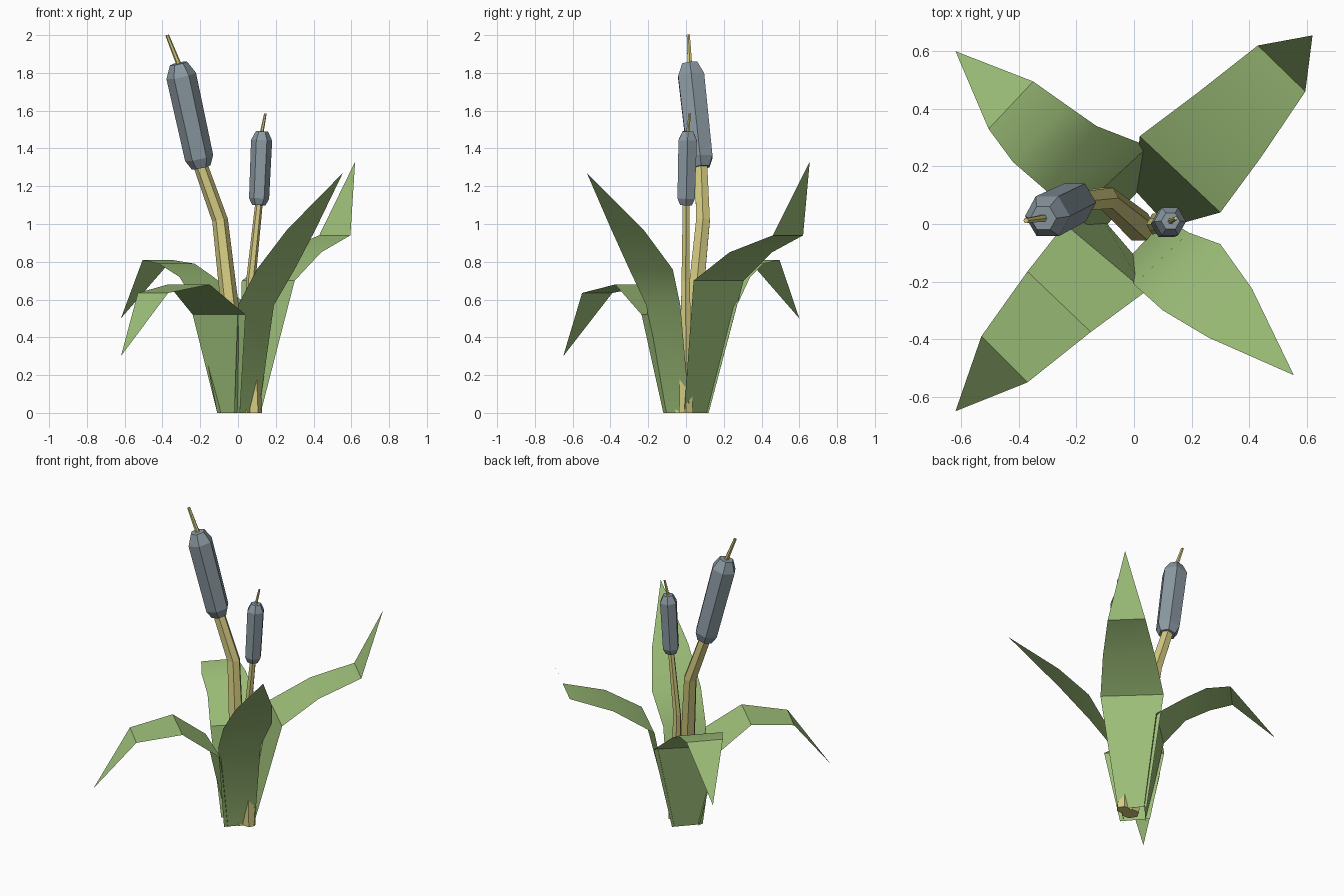
import bpy
import bmesh
import math
from mathutils import Vector

default_cube = bpy.data.objects.get("Cube")
if default_cube:
    bpy.data.objects.remove(default_cube, do_unlink=True)


def make_material(name, red, green, blue):
    material = bpy.data.materials.new(name)
    material.use_nodes = True
    colour = (red, green, blue, 1)
    material.diffuse_color = colour
    shader = material.node_tree.nodes["Principled BSDF"]
    shader.inputs["Base Color"].default_value = colour
    shader.inputs["Roughness"].default_value = .8
    return material


leaf_green = make_material("leaf green", .34, .52, .19)
stem_yellow = make_material("stem straw yellow", .66, .6, .22)
head_grey = make_material("seed head blue grey", .26, .32, .36)


def finish(name, bm, material):
    """Turn a bmesh into a named object of one colour."""
    mesh = bpy.data.meshes.new(name)
    bm.to_mesh(mesh)
    bm.free()
    mesh.materials.append(material)
    obj = bpy.data.objects.new(name, mesh)
    bpy.context.collection.objects.link(obj)
    return obj


def make_leaf(name, sections, tip):
    """Single-sheet blade; each section holds two edge points and a height."""
    bm = bmesh.new()
    previous = None
    for x_a, y_a, x_b, y_b, z in sections:
        pair = (bm.verts.new((x_a, y_a, z)), bm.verts.new((x_b, y_b, z)))
        if previous:
            bm.faces.new((previous[0], previous[1], pair[1], pair[0]))
        previous = pair
    bm.faces.new((previous[0], previous[1], bm.verts.new(tip)))
    obj = finish(name, bm, leaf_green)
    bpy.ops.object.select_all(action='DESELECT')
    obj.select_set(True)
    bpy.context.view_layer.objects.active = obj
    bpy.ops.object.shade_smooth_by_angle(angle=math.radians(30))


def make_tube(name, path, radii, material, flat_base=False, sides=6):
    """Capped hexagonal tube following a path with a radius at each point."""
    points = [Vector(p) for p in path]
    bm = bmesh.new()
    rings = []
    for i, (point, radius) in enumerate(zip(points, radii)):
        axis = points[min(i + 1, len(points) - 1)] - points[max(i - 1, 0)]
        if flat_base and i == 0:
            axis = Vector((0, 0, 1))
        axis.normalize()
        side = Vector((0, 1, 0)).cross(axis).normalized()
        depth = axis.cross(side)
        ring = []
        for k in range(sides):
            turn = math.tau * k / sides
            offset = side * math.cos(turn) + depth * math.sin(turn)
            ring.append(bm.verts.new(point + offset * radius))
        rings.append(ring)
    for low, high in zip(rings, rings[1:]):
        for k in range(sides):
            n = (k + 1) % sides
            bm.faces.new((low[k], low[n], high[n], high[k]))
    bm.faces.new(rings[0][::-1])
    bm.faces.new(rings[-1])
    finish(name, bm, material)


def make_cattail(prefix, stem, stem_radii, head_top, head_radius, tip):
    """Stem, chamfered seed head and thin spike on top."""
    make_tube(prefix + "_stem", stem, stem_radii, stem_yellow, flat_base=True)
    bottom, top = Vector(stem[-1]), Vector(head_top)
    profile = ((0, .64), (.09, .95), (.88, 1), (1, .58))
    make_tube(prefix + "_seed_head",
              [bottom.lerp(top, t) for t, r in profile],
              [head_radius * r for t, r in profile], head_grey)
    make_tube(prefix + "_spike", [top, tip],
              [head_radius * .17, head_radius * .12], stem_yellow)


# Blades around the base
make_leaf("back_left_leaf", [
    (.12, -.01, 0, .12, 0),
    (.3, .04, .02, .305, .7),
    (.44, .23, .22, .455, .85),
    (.595, .46, .43, .62, .94)], (.62, .655, 1.33))

make_leaf("front_left_leaf", [
    (-.02, -.12, .11, .02, 0),
    (0, -.21, .19, -.03, .57),
    (.1, -.3, .3, -.07, .76),
    (.26, -.395, .41, -.225, .97)], (.555, -.525, 1.27))

make_leaf("front_right_leaf", [
    (-.11, .02, .01, -.12, 0),
    (-.24, 0, .04, -.235, .52),
    (-.37, -.165, -.15, -.375, .68),
    (-.53, -.39, -.37, -.55, .635)][:2] + [
    (-.37, -.165, -.15, -.375, .68),
    (-.53, -.39, -.37, -.55, .635)], (-.62, -.65, .3))

make_leaf("back_right_leaf", [
    (.02, .12, -.11, -.02, 0),
    (.05, .27, -.22, .02, .57),
    (-.13, .34, -.31, .12, .72),
    (-.23, .41, -.42, .215, .79),
    (-.35, .495, -.505, .33, .81)], (-.62, .6, .5))

# Tall and short cattails
make_cattail("tall",
             [(.02, -.01, 0), (-.095, .09, 1.02), (-.195, .08, 1.3)],
             [.055, .042, .038],
             (-.315, .02, 1.85), .08, (-.375, .012, 2))
make_cattail("short",
             [(.085, 0, 0), (.068, -.002, .7), (.11, 0, 1.1)],
             [.042, .025, .02],
             (.127, .01, 1.49), .056, (.145, .02, 1.585))
